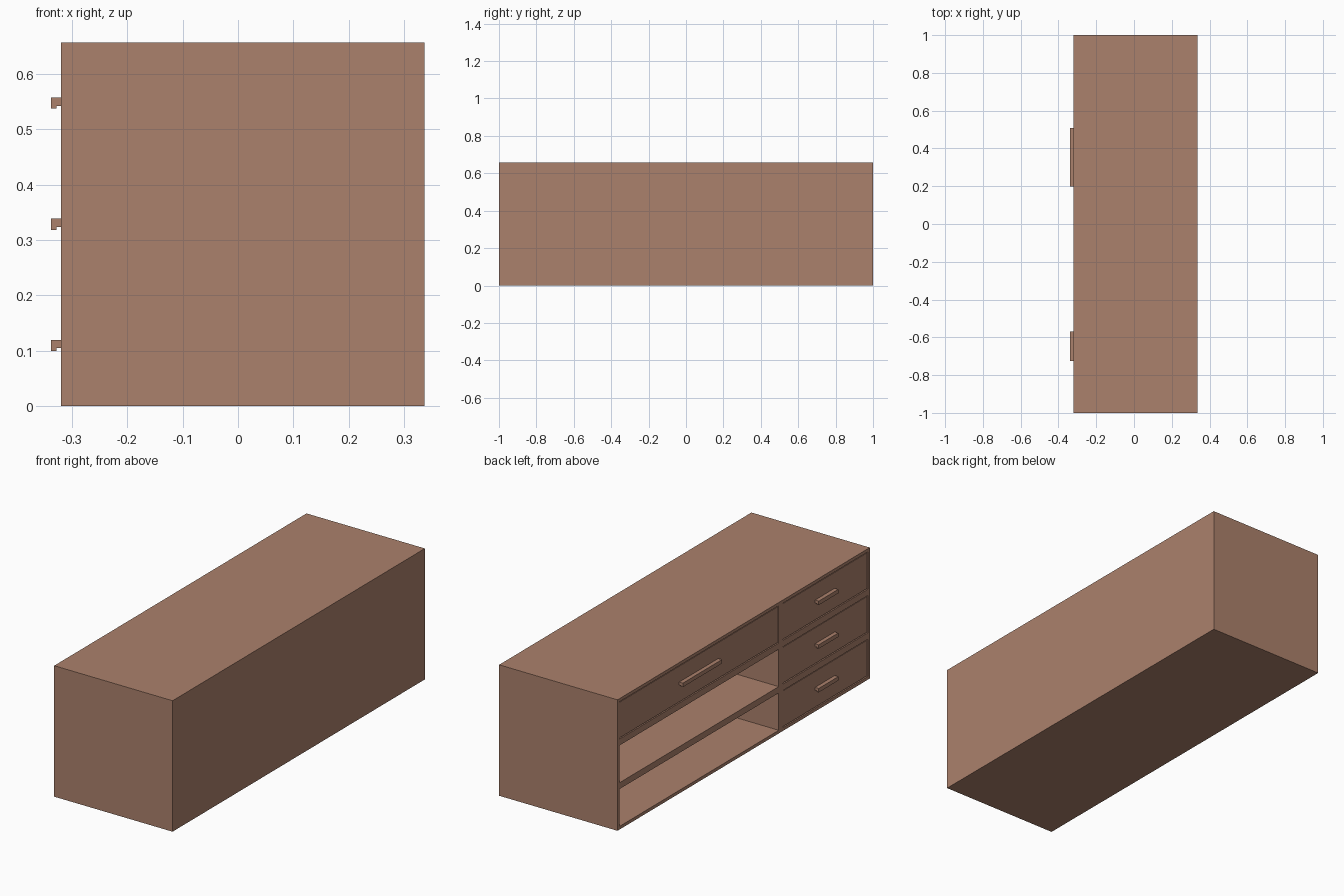
import bpy

if "Cube" in bpy.data.objects:
    bpy.data.objects.remove(bpy.data.objects["Cube"])

# overall extents
X0, X1, H = -0.32, 0.337, 0.657
T = 0.016            # outer board thickness
D = 0.032            # inner divider / shelf thickness
SPLIT = -0.278       # large-bay side of the divider
CELL = (H - 2 * T - 2 * D) / 3

wood = bpy.data.materials.new("brown_wood")
wood.diffuse_color = (0.41, 0.22, 0.15, 1)
wood.use_nodes = True
wood.node_tree.nodes["Principled BSDF"].inputs["Base Color"].default_value = wood.diffuse_color


def mesh_object(name, verts, faces):
    me = bpy.data.meshes.new(name)
    me.from_pydata(verts, [], faces)
    me.materials.append(wood)
    ob = bpy.data.objects.new(name, me)
    bpy.context.collection.objects.link(ob)
    return ob


def prism(name, profile, y0, y1):
    """Extrude an (x, z) profile, listed counter-clockwise, along y."""
    n = len(profile)
    verts = [(x, y, z) for y in (y0, y1) for x, z in profile]
    faces = [tuple(range(n)), tuple(reversed(range(n, 2 * n)))]
    faces += [(i, i + n, (i + 1) % n + n, (i + 1) % n) for i in range(n)]
    return mesh_object(name, verts, faces)


def box(name, x0, x1, y0, y1, z0, z1):
    return prism(name, [(x0, z0), (x1, z0), (x1, z1), (x0, z1)], y0, y1)


# carcass
box("top_board", X0, X1, -1, 1, H - T, H)
box("bottom_board", X0, X1, -1, 1, 0, T)
box("side_board_a", X0, X1, -1, -1 + T, T, H - T)
box("side_board_b", X0, X1, 1 - T, 1, T, H - T)
box("back_board", X1 - T, X1, -1 + T, 1 - T, T, H - T)
box("divider", X0, X1 - T, SPLIT - D, SPLIT, T, H - T)

# shelves in both bays
bays = {"small": (-1 + T, SPLIT - D), "large": (SPLIT, 1 - T)}
for bay, (y0, y1) in bays.items():
    for i in (1, 2):
        z = T + i * CELL + (i - 1) * D
        box(f"{bay}_shelf_{i}", X0, X1 - T, y0, y1, z, z + D)


def drawer(name, y0, y1, row, handle_len):
    g, t = 0.004, 0.012
    z0 = T + row * (CELL + D)
    zc, yc = z0 + CELL / 2, (y0 + y1) / 2
    a, b, lo, hi = y0 + g, y1 - g, z0 + g, z0 + CELL - g
    # front panel and open tray behind it
    xf, xb = X0 + T, X1 - T - 0.01
    box(name + "_front", X0 + 0.002, xf, a, b, lo, hi)
    box(name + "_floor", xf, xb, a, b, lo, lo + t)
    box(name + "_wall_a", xf, xb, a, a + t, lo + t, hi - 0.03)
    box(name + "_wall_b", xf, xb, b - t, b, lo + t, hi - 0.03)
    box(name + "_back", xb - t, xb, a + t, b - t, lo + t, hi - 0.03)
    # hooked pull
    xo, xi, xr = -0.338, -0.328, X0 + 0.002
    prof = [(xo, zc - 0.01), (xi, zc - 0.01), (xi, zc - 0.005),
            (xr, zc - 0.005), (xr, zc + 0.01), (xo, zc + 0.01)]
    prism(name + "_handle", prof, yc - handle_len / 2, yc + handle_len / 2)


for row in range(3):
    drawer(f"small_drawer_{row + 1}", *bays["small"], row, 0.155)
drawer("large_drawer", *bays["large"], 2, 0.31)
